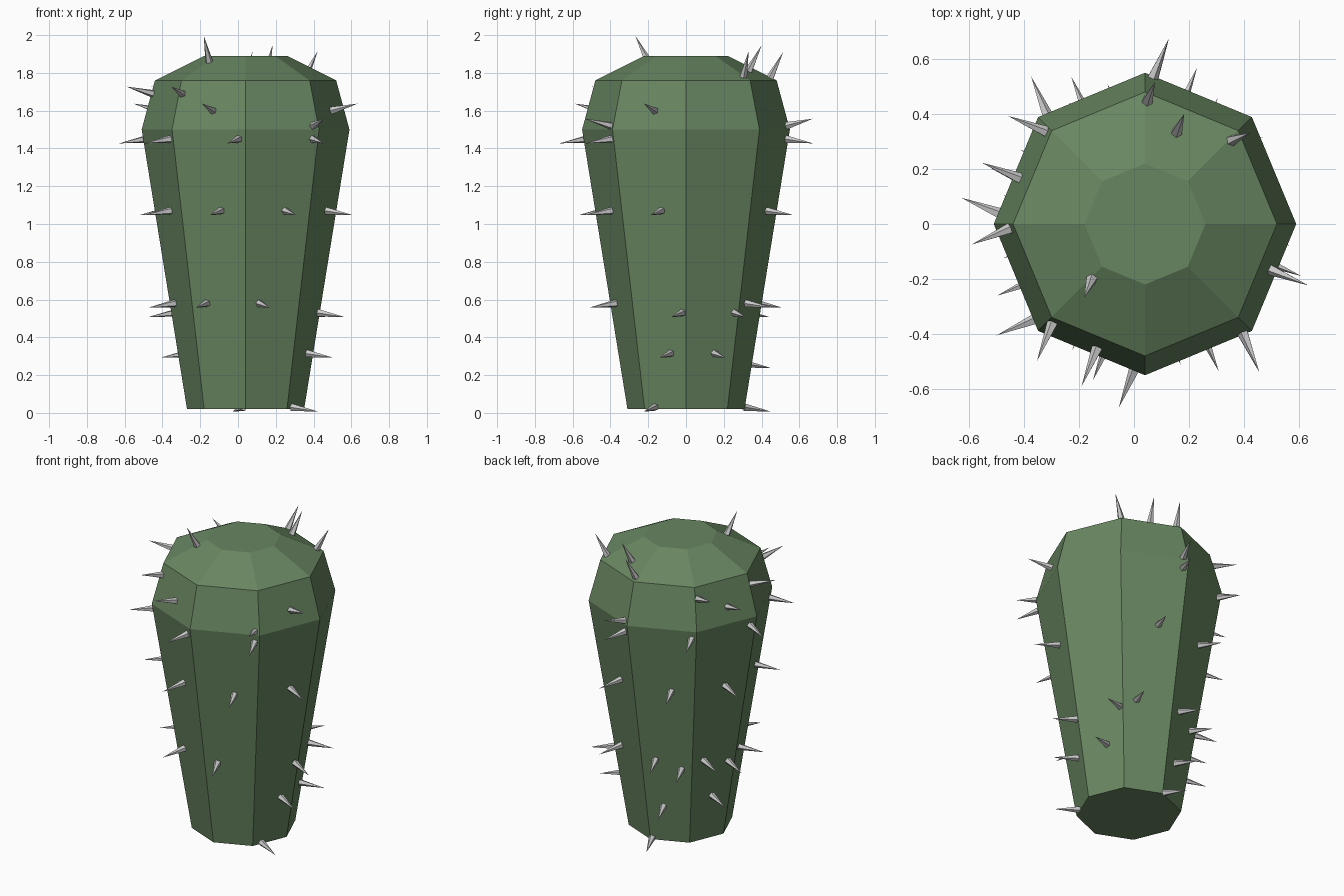
import bpy, bmesh
from math import radians, cos, sin, floor, pi
from mathutils import Vector

if "Cube" in bpy.data.objects:
    bpy.data.objects.remove(bpy.data.objects["Cube"])

CX = 0.04
PROFILE = [(0.31, 0.02), (0.55, 1.50), (0.48, 1.76), (0.22, 1.89)]  # radius, height
SPINE_LEN, SPINE_RAD = 0.155, 0.021


def make_object(bm, name, color=None):
    mesh = bpy.data.meshes.new(name)
    bmesh.ops.recalc_face_normals(bm, faces=bm.faces[:])
    bm.to_mesh(mesh)
    bm.free()
    obj = bpy.data.objects.new(name, mesh)
    bpy.context.collection.objects.link(obj)
    if color:
        mat = bpy.data.materials.new(name + "_color")
        mat.diffuse_color = color
        mat.use_nodes = True
        mat.node_tree.nodes["Principled BSDF"].inputs["Base Color"].default_value = mat.diffuse_color
        mesh.materials.append(mat)
    return obj


# Octagonal faceted trunk, one ring per profile point
bm = bmesh.new()
rings = [[bm.verts.new((CX + r * cos(i * pi / 4), r * sin(i * pi / 4), z))
          for i in range(8)] for r, z in PROFILE]
for low, high in zip(rings, rings[1:]):
    for i in range(8):
        j = (i + 1) % 8
        bm.faces.new((low[i], low[j], high[j], high[i]))
bm.faces.new(rings[0][::-1])
bm.faces.new(rings[-1])
make_object(bm, "cactus_body", (0.14, 0.24, 0.12, 1))


def surface(azimuth, z):
    """Point and face normal of the trunk at a compass angle and height."""
    for (r0, z0), (r1, z1) in zip(PROFILE, PROFILE[1:]):
        if z <= z1:
            break
    apothem = (r0 + (r1 - r0) * (z - z0) / (z1 - z0)) * cos(pi / 8)
    mid = radians(floor(azimuth / 45) * 45 + 22.5)
    a = radians(azimuth)
    dist = apothem / cos(a - mid)
    rise = z1 - z0
    normal = Vector((cos(mid) * rise, sin(mid) * rise, (r0 - r1) * cos(pi / 8)))
    return Vector((CX + dist * cos(a), dist * sin(a), z)), normal.normalized()


# Spines: height -> compass angles, each standing square to its facet
SPINES = {
    1.86: [226], 1.81: [71], 1.775: [89], 1.78: [44],
    1.69: [137, 182, 227],
    1.60: [160, 249, 340],
    1.52: [87, 312],
    1.45: [87, 132, 176, 221, 266, 312],
    1.07: [73, 118, 161, 207, 253, 298, 343],
    0.58: [57, 102, 146, 190, 237, 281],
    0.53: [357, 42, 126, 173],
    0.315: [346, 27, 159],
    0.26: [107],
    0.03: [92, 326],
}
bm = bmesh.new()
for z, angles in SPINES.items():
    for azimuth in angles:
        base, n = surface(azimuth, z)
        side = n.cross(Vector((0, 0, 1))).normalized()
        up = side.cross(n)
        tip = bm.verts.new(base + n * SPINE_LEN)
        foot = [bm.verts.new(base + SPINE_RAD * (side * cos(t) + up * sin(t)))
                for t in (2 * pi * k / 5 for k in range(5))]
        bm.faces.new(foot)
        for k in range(5):
            bm.faces.new((foot[k], foot[(k + 1) % 5], tip))
make_object(bm, "spines")
